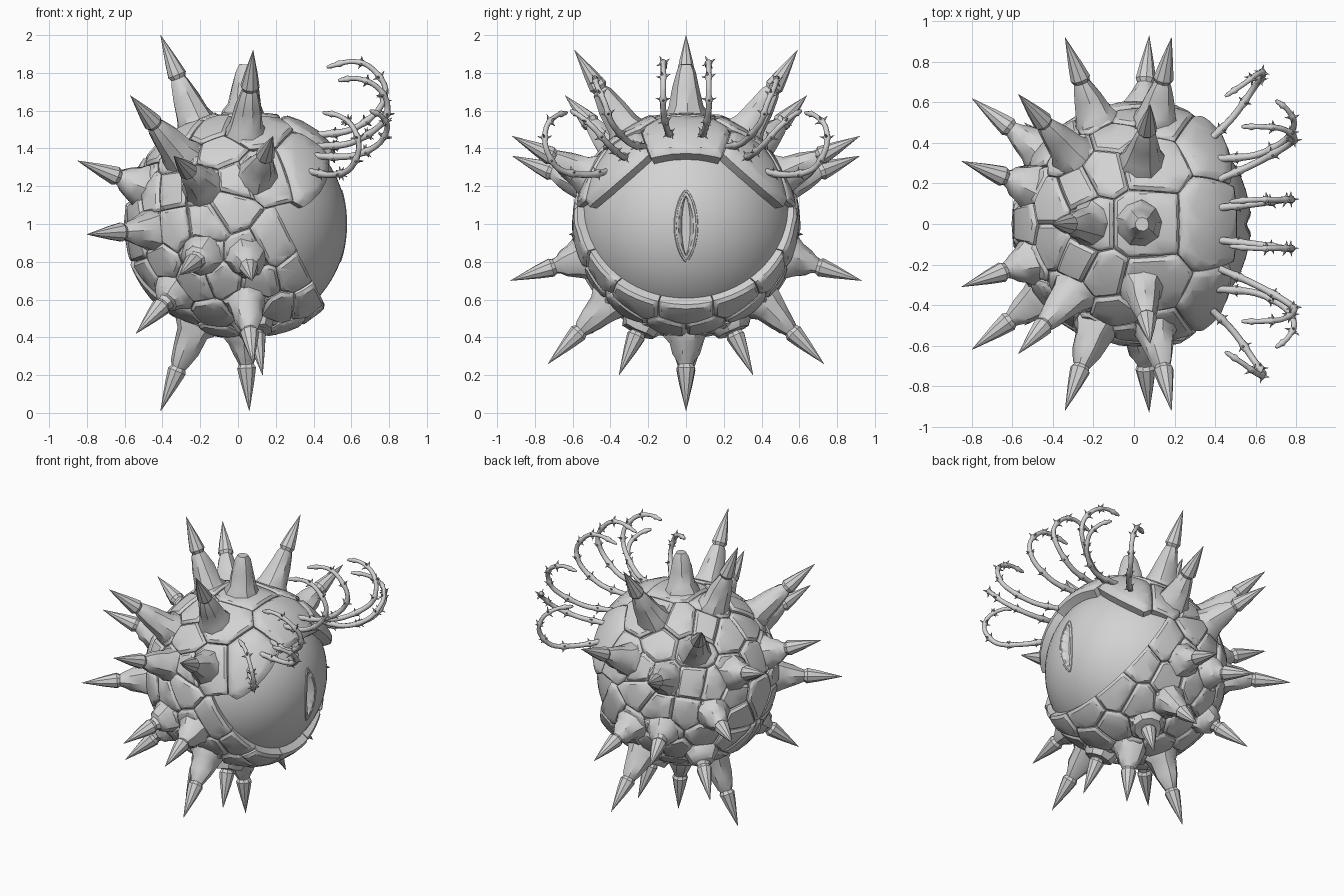
import bpy, bmesh, math, random
from mathutils import Vector

if "Cube" in bpy.data.objects:
    bpy.data.objects.remove(bpy.data.objects["Cube"])

random.seed(7)
CENTER = Vector((0, 0, 1))

grey = bpy.data.materials.new("stone_grey")
grey.diffuse_color = (0.65, 0.65, 0.65, 1)
grey.use_nodes = True
grey.node_tree.nodes["Principled BSDF"].inputs["Base Color"].default_value = grey.diffuse_color


def finish(name, bm, angle=40):
    bmesh.ops.recalc_face_normals(bm, faces=bm.faces)
    mesh = bpy.data.meshes.new(name)
    bm.to_mesh(mesh)
    bm.free()
    ob = bpy.data.objects.new(name, mesh)
    ob.location = CENTER
    bpy.context.collection.objects.link(ob)
    mesh.materials.append(grey)
    bpy.ops.object.select_all(action='DESELECT')
    ob.select_set(True)
    bpy.context.view_layer.objects.active = ob
    bpy.ops.object.shade_smooth_by_angle(angle=math.radians(angle))
    return ob


def loft(bm, points, radii, sides, jitter=0.0):
    """Closed tube along points with one radius per point."""
    side = None
    rings = []
    for i, p in enumerate(points):
        t = (points[min(i + 1, len(points) - 1)] - points[max(i - 1, 0)]).normalized()
        if side is None:
            side = t.orthogonal()
        side = (side - t * side.dot(t)).normalized()
        up = t.cross(side)
        ring = []
        for k in range(sides):
            a = math.tau * k / sides
            r = radii[i] * (1 + random.uniform(-jitter, jitter))
            ring.append(bm.verts.new(p + (side * math.cos(a) + up * math.sin(a)) * r
                                     + t * random.uniform(-jitter, jitter) * radii[i]))
        rings.append(ring)
    for a, b in zip(rings, rings[1:]):
        for k in range(sides):
            j = (k + 1) % sides
            bm.faces.new((a[k], a[j], b[j], b[k]))
    bm.faces.new(rings[0][::-1])
    bm.faces.new(rings[-1])


# Eyeball, with an almond slit carved into its front
bm = bmesh.new()
bmesh.ops.create_uvsphere(bm, u_segments=64, v_segments=40, radius=0.577)
eye = finish("eyeball", bm)

bm = bmesh.new()
slit = [(0.18 * math.cos(a), 0.055 * math.sin(a) * abs(math.sin(a)) ** 0.5)
        for a in (math.tau * k / 32 for k in range(32))]
outer = [bm.verts.new((0.65, y * 1.3, z - 0.01)) for z, y in slit]
inner = [bm.verts.new((0.53, y * 0.4, z * 0.85 - 0.01)) for z, y in slit]
bm.faces.new(outer)
bm.faces.new(inner[::-1])
for k in range(32):
    j = (k + 1) % 32
    bm.faces.new((outer[k], inner[k], inner[j], outer[j]))
cutter = finish("slit_cutter", bm)
cutter.hide_render = True
mod = eye.modifiers.new("slit", 'BOOLEAN')
mod.object = cutter
mod.solver = 'EXACT'
bpy.context.view_layer.objects.active = eye
bpy.ops.object.modifier_apply(modifier="slit")
bpy.data.objects.remove(cutter)

# Raised rim around the slit
bm = bmesh.new()
rim = []
for z, y in slit + slit[:1]:
    v = Vector((0, y * 1.05, z * 1.03 - 0.01))
    v.x = math.sqrt(0.573 ** 2 - v.y ** 2 - v.z ** 2)
    rim.append(v)
loft(bm, rim, [0.008] * len(rim), 6)
finish("pupil_rim", bm)

# Spike tips, relative to the centre; those off the middle are mirrored
MID_TIPS = [(-0.41, 0, 1.0), (-0.41, 0, -0.99), (0.06, 0, -0.99)]
SIDE_TIPS = [(0.08, -0.59, 0.92), (-0.57, -0.64, 0.68), (-0.85, -0.31, 0.335),
             (-0.34, -0.92, 0.36), (0.185, -0.92, 0.465), (-0.8, -0.62, -0.055),
             (-0.31, -0.85, -0.27), (0.075, -0.93, -0.3), (-0.54, -0.50, -0.58),
             (0.08, -0.73, -0.74), (0.13, -0.355, -0.80)]
BLUNT = Vector((0.04, 0, 0.85))
tips = [Vector(t) for t in MID_TIPS]
for x, y, z in SIDE_TIPS:
    tips += [Vector((x, y, z)), Vector((x, -y, z))]


def spike(tip, blunt=False):
    d = tip.normalized()
    length = tip.length
    joint = length - (0.02 if blunt else 0.25)
    bm = bmesh.new()
    rs = [0.50, 0.59, 0.63, 0.5 * (0.63 + joint), joint - 0.02, joint + 0.015]
    loft(bm, [d * r for r in rs], [0.125, 0.112, 0.09, 0.072, 0.05, 0.034], 9, 0.07)
    finish("spike_sheath", bm, 35)
    if not blunt:
        bm = bmesh.new()
        loft(bm, [d * r for r in (joint - 0.01, joint + 0.022, joint + 0.1, length)],
             [0.034, 0.051, 0.036, 0.001], 9)
        finish("spike_tip", bm, 35)


for t in tips:
    spike(t)
spike(BLUNT, True)

# Stone plates: cells of the sphere around seed directions.
# Planes (normal, offset) trim them around the eye opening.
LID_TOP = (Vector((-0.843, 0, 0.539)), -0.36)
LID_BOTTOM = (Vector((-0.894, 0, -0.447)), -0.35)
seeds = [t.normalized() for t in tips] + [BLUNT.normalized()]
for s in [(.4, 0, .46), (.36, -.37, .28), (.42, 0, -.46), (.36, -.27, -.39),
          (.3, -.43, -.24), (.2, -.55, -.1), (-.05, -.6, .1), (-.6, 0, 0), (-.58, 0, .25)]:
    for m in ((1,) if s[1] == 0 else (1, -1)):
        seeds.append(Vector((s[0], s[1] * m, s[2])).normalized())
for _ in range(22):                    # fillers go to the widest remaining gaps
    best, score = None, 0
    for _ in range(90):
        v = Vector([random.gauss(0, 1) for _ in range(3)]).normalized()
        v.y = -abs(v.y)
        if v.y > -0.1 or (v.x > 0.15 and v.z > -0.1) or v.dot(LID_BOTTOM[0]) < -0.2:
            continue
        gap = min((v - s).length for s in seeds)
        if gap > score:
            best, score = v, gap
    seeds += [best, Vector((best.x, -best.y, best.z))]


def plate(seed):
    brow = seed.x > 0.45 and seed.z > 0.3
    planes = []
    for s in sorted(seeds, key=lambda s: (s - seed).length)[1:18]:
        planes.append((seed - s).normalized())
    bm = bmesh.new()
    bmesh.ops.create_icosphere(bm, subdivisions=4, radius=1)
    bmesh.ops.delete(bm, geom=[v for v in bm.verts if (v.co - seed).length > 0.95], context='VERTS')
    limits = [(n, 0.004) for n in planes]
    if brow and abs(seed.y) > 0.1:     # drooping side lids
        limits.append((Vector((0.05, math.copysign(0.667, seed.y), 0.745)), 0.678))
    elif seed.x > -0.1:
        limits.append(LID_TOP if seed.z > 0 else LID_BOTTOM)
    bevel = 0.045 if brow else 0.028
    for keep, shift in ((True, 0), (False, bevel)):    # trim, then add an edge loop for the bevel
        for n, off in limits:
            bmesh.ops.bisect_plane(bm, geom=bm.verts[:] + bm.edges[:] + bm.faces[:],
                                   plane_co=n * (off + shift), plane_no=n, clear_inner=keep)
    bmesh.ops.remove_doubles(bm, verts=bm.verts, dist=0.004)
    if not bm.faces:
        bm.free()
        return
    size = random.uniform(0.594, 0.610)
    drop = 0.02 if brow else 0.014
    for v in bm.verts:
        d = min(v.co.dot(n) - off for n, off in limits)
        soft = (1 - min(max(d, 0) / bevel, 1)) ** 2
        c = v.co.normalized()
        rise = min(max((c.x - 0.15) / 0.45, 0), 1)     # plates thicken toward the eye
        v.co = c * (size + (0.05 if c.z > 0 else 0.035) * rise - drop * soft)
    ext = bmesh.ops.extrude_edge_only(bm, edges=[e for e in bm.edges if e.is_boundary])
    for v in ext["geom"]:
        if isinstance(v, bmesh.types.BMVert):
            v.co = v.co.normalized() * 0.56
    finish("brow_plate" if brow else "stone_plate", bm, 38)


for s in list(seeds):
    plate(s)

# Thorny curled feelers along the brow, mirrored
FEELERS = [
    [(.42, -.08, .47), (.6, -.1, .5), (.74, -.12, .6), (.78, -.12, .72), (.7, -.12, .83), (.6, -.12, .86), (.47, -.11, .83)],
    [(.42, -.22, .41), (.6, -.3, .43), (.76, -.39, .53), (.79, -.43, .64), (.73, -.47, .73), (.63, -.48, .77), (.53, -.48, .76)],
    [(.4, -.32, .36), (.6, -.34, .36), (.74, -.41, .42), (.79, -.49, .51), (.76, -.56, .57), (.7, -.61, .6)],
    [(.37, -.41, .28), (.49, -.53, .26), (.59, -.67, .29), (.64, -.74, .4), (.61, -.74, .51), (.54, -.69, .57), (.45, -.63, .59)],
]


def smooth_path(pts, steps):
    pts = [Vector(p) for p in pts]
    ext = [2 * pts[0] - pts[1]] + pts + [2 * pts[-1] - pts[-2]]
    out = []
    for a, b, c, d in zip(ext, ext[1:], ext[2:], ext[3:]):
        for k in range(steps):
            t = k / steps
            out.append(0.5 * (2 * b + (c - a) * t + (2 * a - 5 * b + 4 * c - d) * t ** 2
                              + (3 * b - a - 3 * c + d) * t ** 3))
    return out + [pts[-1]]


for pts in FEELERS:
    for m in (1, -1):
        path = smooth_path([(x, y * m, z) for x, y, z in pts], 6)
        n = len(path) - 1
        radii = [0.018 - 0.006 * i / n + (0.006 if i % 6 == 3 else 0) for i in range(n + 1)]
        radii[-1] = 0.006
        bm = bmesh.new()
        loft(bm, path, radii, 8)
        for i in range(3, n - 3, 6):
            t = (path[i + 1] - path[i - 1]).normalized()
            u = t.orthogonal().normalized()
            w = t.cross(u)
            for k in range(4):
                a = math.tau * k / 4 + i
                d = u * math.cos(a) + w * math.sin(a)
                loft(bm, [path[i], path[i] + d * 0.018, path[i] + d * 0.04 + t * 0.008],
                     [0.01, 0.007, 0.001], 5)
        finish("feeler", bm, 50)
